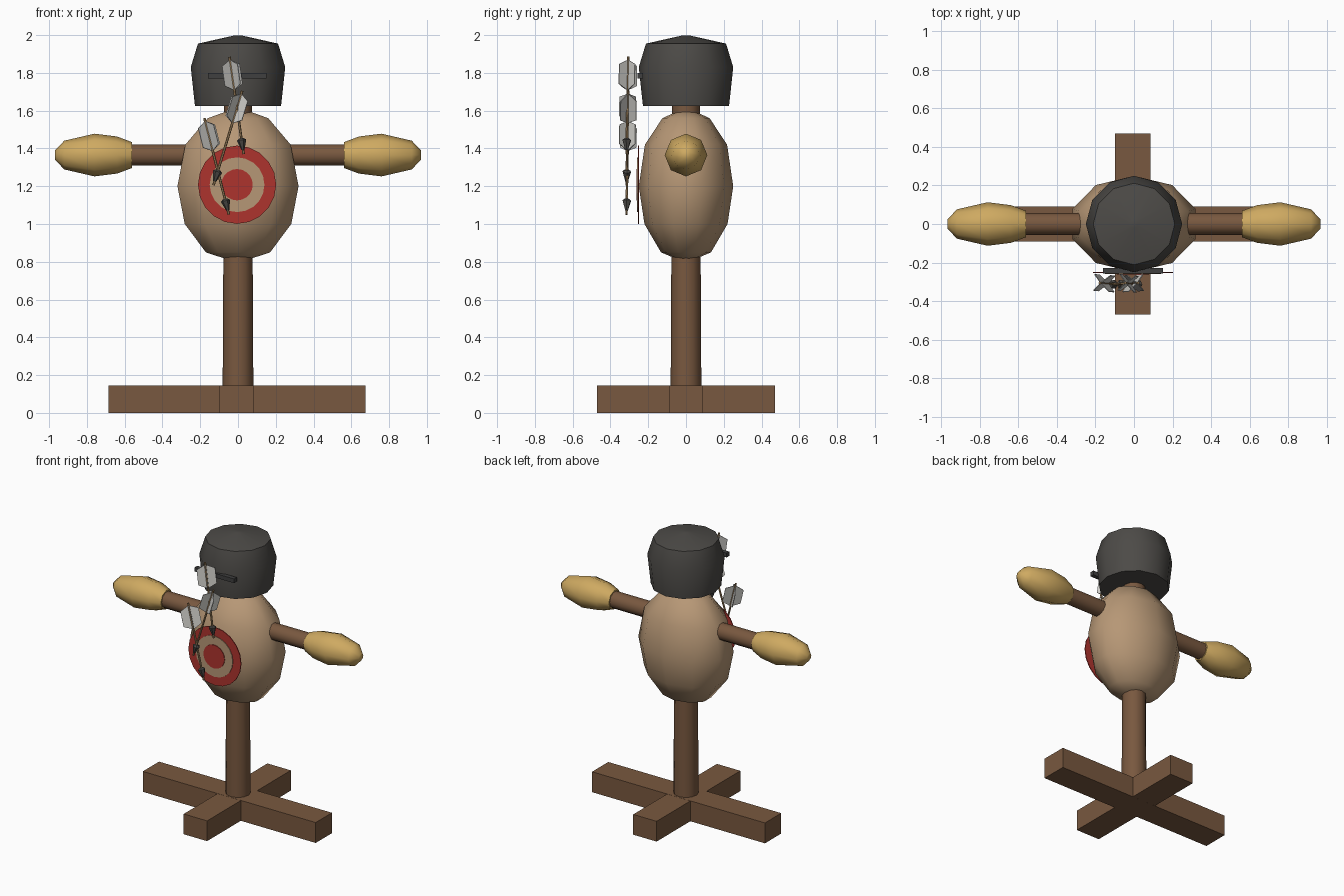
import bpy, bmesh, math
from mathutils import Matrix, Vector

if "Cube" in bpy.data.objects:
    bpy.data.objects.remove(bpy.data.objects["Cube"])


def material(name, r, g, b):
    m = bpy.data.materials.new(name)
    m.diffuse_color = (r, g, b, 1)
    m.use_nodes = True
    m.node_tree.nodes["Principled BSDF"].inputs["Base Color"].default_value = m.diffuse_color
    return m


WOOD = material("brown wood", 0.19, 0.098, 0.05)
BURLAP = material("tan burlap", 0.47, 0.31, 0.18)
STRAW = material("yellow straw", 0.62, 0.40, 0.12)
IRON = material("dark iron", 0.073, 0.069, 0.063)
SLIT = material("slit grey", 0.05, 0.05, 0.05)
RED = material("target red", 0.42, 0.033, 0.027)
SHAFT = material("arrow wood", 0.36, 0.23, 0.11)
FEATHER = material("pale feather", 0.62, 0.61, 0.58)


def finish(name, bm, mat, matrix=Matrix(), smooth=True):
    bmesh.ops.transform(bm, matrix=matrix, verts=bm.verts)
    bmesh.ops.recalc_face_normals(bm, faces=bm.faces)
    mesh = bpy.data.meshes.new(name)
    bm.to_mesh(mesh)
    bm.free()
    mesh.materials.append(mat)
    ob = bpy.data.objects.new(name, mesh)
    bpy.context.collection.objects.link(ob)
    if smooth:
        bpy.ops.object.select_all(action='DESELECT')
        ob.select_set(True)
        bpy.context.view_layer.objects.active = ob
        bpy.ops.object.shade_smooth_by_angle(angle=math.radians(50))
    return ob


def lathe(name, profile, sides, mat, matrix=Matrix(), smooth=True):
    """Closed solid from (height, radius) rings; the first vertex faces -y."""
    bm = bmesh.new()
    rings = []
    for z, r in profile:
        angles = [2 * math.pi * i / sides - math.pi / 2 for i in range(sides)]
        rings.append([bm.verts.new((r * math.cos(a), r * math.sin(a), z)) for a in angles])
    for low, high in zip(rings, rings[1:]):
        for i in range(sides):
            j = (i + 1) % sides
            bm.faces.new((low[i], low[j], high[j], high[i]))
    bm.faces.new(rings[0][::-1])
    bm.faces.new(rings[-1])
    return finish(name, bm, mat, matrix, smooth)


def box(name, size, centre, mat):
    bm = bmesh.new()
    bmesh.ops.create_cube(bm, size=1)
    return finish(name, bm, mat, Matrix.Translation(centre) @ Matrix.Diagonal((*size, 1)), False)


# Crossed foot beams and the post
box("foot_beam_wide", (1.36, 0.182, 0.145), (-0.005, 0, 0.0725), WOOD)
box("foot_beam_deep", (0.184, 0.94, 0.144), (-0.006, 0, 0.0722), WOOD)
lathe("post", [(0.005, 0.082), (1.68, 0.073)], 12, WOOD)

# Stuffed sack body
body = [(0.815, 0.2), (0.85, 0.53), (1.0, 0.88), (1.2, 1.0), (1.42, 0.87), (1.56, 0.5), (1.595, 0.2)]
lathe("body", body, 10, BURLAP, Matrix.Diagonal((0.337, 0.25, 1, 1)))

# Helmet with eye slit
lathe("helmet", [(1.625, 0.228), (1.83, 0.25), (1.955, 0.212), (1.998, 0.02)], 12, IRON)
box("eye_slit", (0.31, 0.03, 0.03), (-0.005, -0.243, 1.785), SLIT)

# Arms with straw hands
for label, side in (("left", -1), ("right", 1)):
    along = Matrix.Translation((0, 0, 1.365)) @ Matrix.Rotation(side * math.pi / 2, 4, 'Y')
    lathe(label + "_arm", [(0.0, 0.058), (0.64, 0.058)], 10, WOOD, along)
    hand = [(0.56, 0.068), (0.64, 0.098), (0.76, 0.113), (0.92, 0.076), (0.968, 0.025)]
    lathe(label + "_hand", hand, 8, STRAW, along)

# Round target plates on the chest
for name, r, y, mat in (("target_outer", 0.207, -0.253, RED),
                        ("target_middle", 0.145, -0.257, BURLAP),
                        ("target_bullseye", 0.083, -0.261, RED)):
    turn = Matrix.Translation((-0.005, y, 1.208)) @ Matrix.Rotation(math.pi / 2, 4, 'X')
    lathe(name, [(-0.004, r), (0.002, r)], 20, mat, turn, False)

# Arrows: shaft, head and crossed feather vanes, built from the tip upward
for n, (tip, tail) in enumerate([((0.03, 1.37), (-0.045, 1.885)),
                                 ((-0.13, 1.205), (0.022, 1.705)),
                                 ((-0.048, 1.05), (-0.178, 1.56))], 1):
    start, end = Vector((tip[0], -0.315, tip[1])), Vector((tail[0], -0.306, tail[1]))
    length = (end - start).length
    place = Matrix.Translation(start) @ (end - start).to_track_quat('Z', 'Y').to_matrix().to_4x4()
    lathe(f"arrow_{n}_shaft", [(0, 0.007), (length, 0.007)], 6, SHAFT, place)
    lathe(f"arrow_{n}_head", [(0.022, 0.008), (0.075, 0.025), (0.085, 0.012)], 6, IRON, place, False)
    bm = bmesh.new()
    top = length - 0.015
    outline = [(0, top - 0.165), (0.06, top - 0.135), (0.06, top - 0.03), (0, top)]
    for k in range(4):
        a = math.pi / 4 + k * math.pi / 2
        out = Vector((math.cos(a), math.sin(a), 0))
        thick = Vector((-out.y, out.x, 0)) * 0.002
        pts = [out * r + Vector((0, 0, z)) for r, z in outline]
        front = [bm.verts.new(p + thick) for p in pts]
        back = [bm.verts.new(p - thick) for p in pts]
        bm.faces.new(front)
        bm.faces.new(back[::-1])
        for i in range(4):
            j = (i + 1) % 4
            bm.faces.new((front[i], back[i], back[j], front[j]))
    finish(f"arrow_{n}_feathers", bm, FEATHER, place, False)
